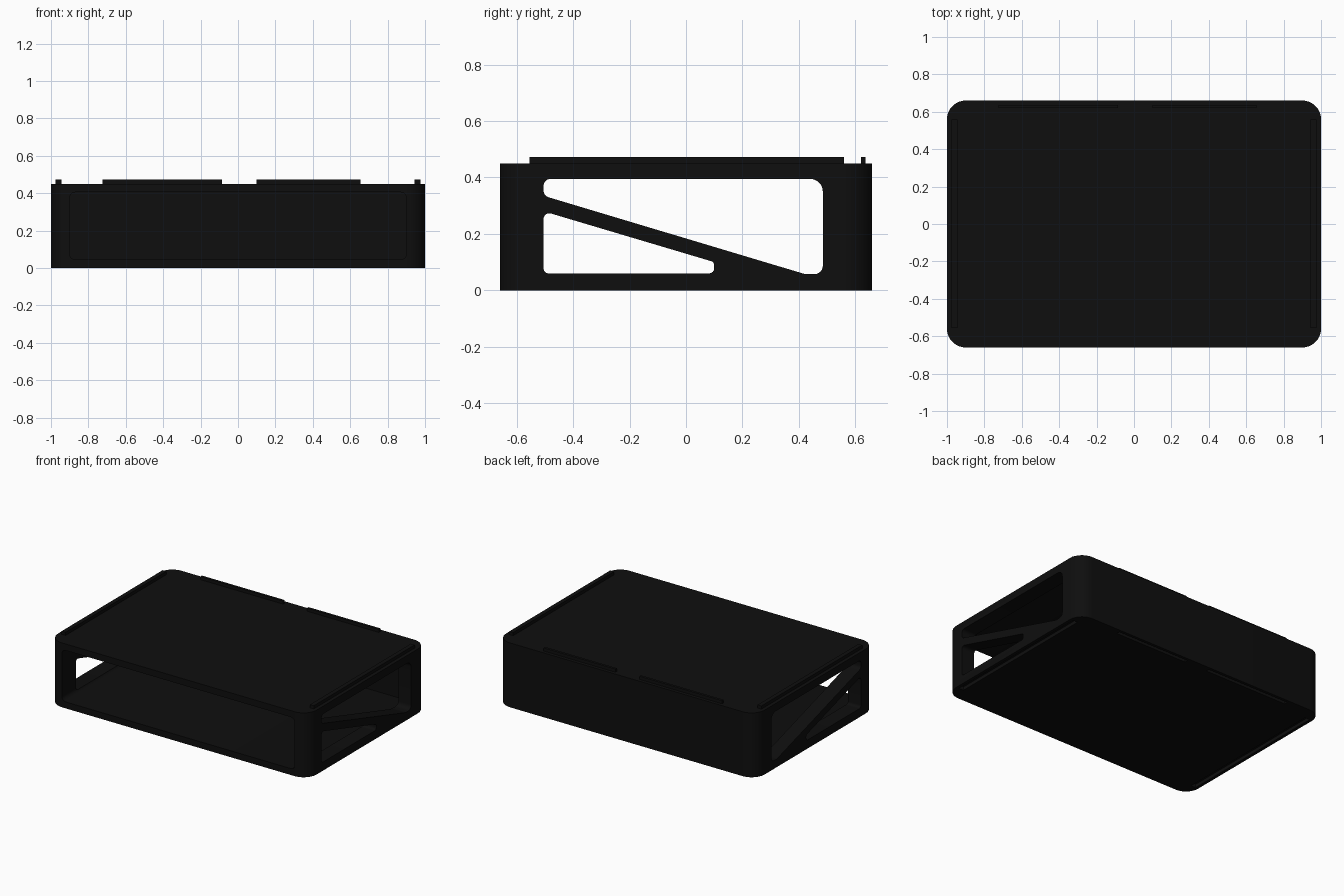
import bpy, bmesh, math
from mathutils import Vector

if "Cube" in bpy.data.objects:
    bpy.data.objects.remove(bpy.data.objects["Cube"])

black = bpy.data.materials.new("matte_black")
black.diffuse_color = (0.0045, 0.0045, 0.0045, 1)
black.use_nodes = True
black.node_tree.nodes["Principled BSDF"].inputs["Base Color"].default_value = black.diffuse_color


def fillet(points, radii, steps=6):
    """Round the corners of a 2D polygon."""
    out, n = [], len(points)
    for i, p in enumerate(points):
        p = Vector(p)
        a = (Vector(points[i - 1]) - p).normalized()
        b = (Vector(points[(i + 1) % n]) - p).normalized()
        half = a.angle(b) / 2
        r = radii[i]
        centre = p + (a + b).normalized() * (r / math.sin(half))
        d0 = p + a * (r / math.tan(half)) - centre
        d1 = p + b * (r / math.tan(half)) - centre
        for k in range(steps + 1):
            t = k / steps
            sweep = d0.angle(d1)
            d = (d0 * math.sin((1 - t) * sweep) + d1 * math.sin(t * sweep)) / math.sin(sweep)
            out.append(centre + d)
    return out


def prism(name, outline, axis, lo, hi):
    """Extrude a 2D outline along an axis; the outline uses the other two axes in order."""
    def place(p, h):
        c = [p[0], p[1]]
        c.insert(axis, h)
        return c
    bm = bmesh.new()
    face = bm.faces.new([bm.verts.new(place(p, lo)) for p in outline])
    ext = bmesh.ops.extrude_face_region(bm, geom=[face])
    moved = [v for v in ext["geom"] if isinstance(v, bmesh.types.BMVert)]
    for v in moved:
        v.co[axis] = hi
    bmesh.ops.recalc_face_normals(bm, faces=bm.faces)
    mesh = bpy.data.meshes.new(name)
    bm.to_mesh(mesh)
    bm.free()
    obj = bpy.data.objects.new(name, mesh)
    bpy.context.collection.objects.link(obj)
    mesh.materials.append(black)
    return obj


def rect(x0, x1, y0, y1):
    return [(x0, y0), (x1, y0), (x1, y1), (x0, y1)]


def cut(body, cutter):
    mod = body.modifiers.new("cut", "BOOLEAN")
    mod.operation = "DIFFERENCE"
    mod.solver = "EXACT"
    mod.object = cutter
    bpy.context.view_layer.objects.active = body
    bpy.ops.object.modifier_apply(modifier=mod.name)
    bpy.data.objects.remove(cutter)


# Outer shell with rounded upright corners
shell = prism("shell", fillet(rect(-1, 1, -0.66, 0.66), [0.1] * 4, 10), 2, 0, 0.45)

# Hollow interior, open at the front
cut(shell, prism("cavity", fillet(rect(-0.9, 0.9, 0.045, 0.405), [0.03] * 4), 1, -0.8, 0.6))

# Side windows, leaving a sloping strut between them
upper = [(-0.505, 0.395), (-0.505, 0.335), (0.423, 0.057), (0.485, 0.057), (0.485, 0.395)]
lower = [(-0.505, 0.28), (-0.505, 0.06), (0.1, 0.06), (0.1, 0.1)]
cut(shell, prism("upper_window", fillet(upper, [0.025, 0.025, 0.06, 0.03, 0.045]), 0, -1.2, 1.2))
cut(shell, prism("lower_window", fillet(lower, [0.02, 0.018, 0.018, 0.015]), 0, -1.2, 1.2))

# Stacking ridges on top, with matching grooves underneath
ridges = {
    "left_ridge": (-0.975, -0.945, -0.555, 0.56),
    "right_ridge": (0.945, 0.975, -0.555, 0.56),
    "back_ridge_left": (-0.725, -0.085, 0.62, 0.637),
    "back_ridge_right": (0.1, 0.655, 0.62, 0.637),
}
for name, (x0, x1, y0, y1) in ridges.items():
    g = 0.004
    cut(shell, prism("groove", rect(x0 - g, x1 + g, y0 - g, y1 + g), 2, -0.1, 0.024))
    prism(name, rect(x0, x1, y0, y1), 2, 0.445, 0.472)

# Thin panel on the inside of the back wall
prism("inner_panel", rect(-0.085, 0.1, 0.11, 0.41), 1, 0.592, 0.605)

# Smooth the rounded corners, keep the edges sharp
bpy.ops.object.select_all(action="DESELECT")
shell.select_set(True)
bpy.context.view_layer.objects.active = shell
bpy.ops.object.shade_smooth_by_angle(angle=math.radians(30))
